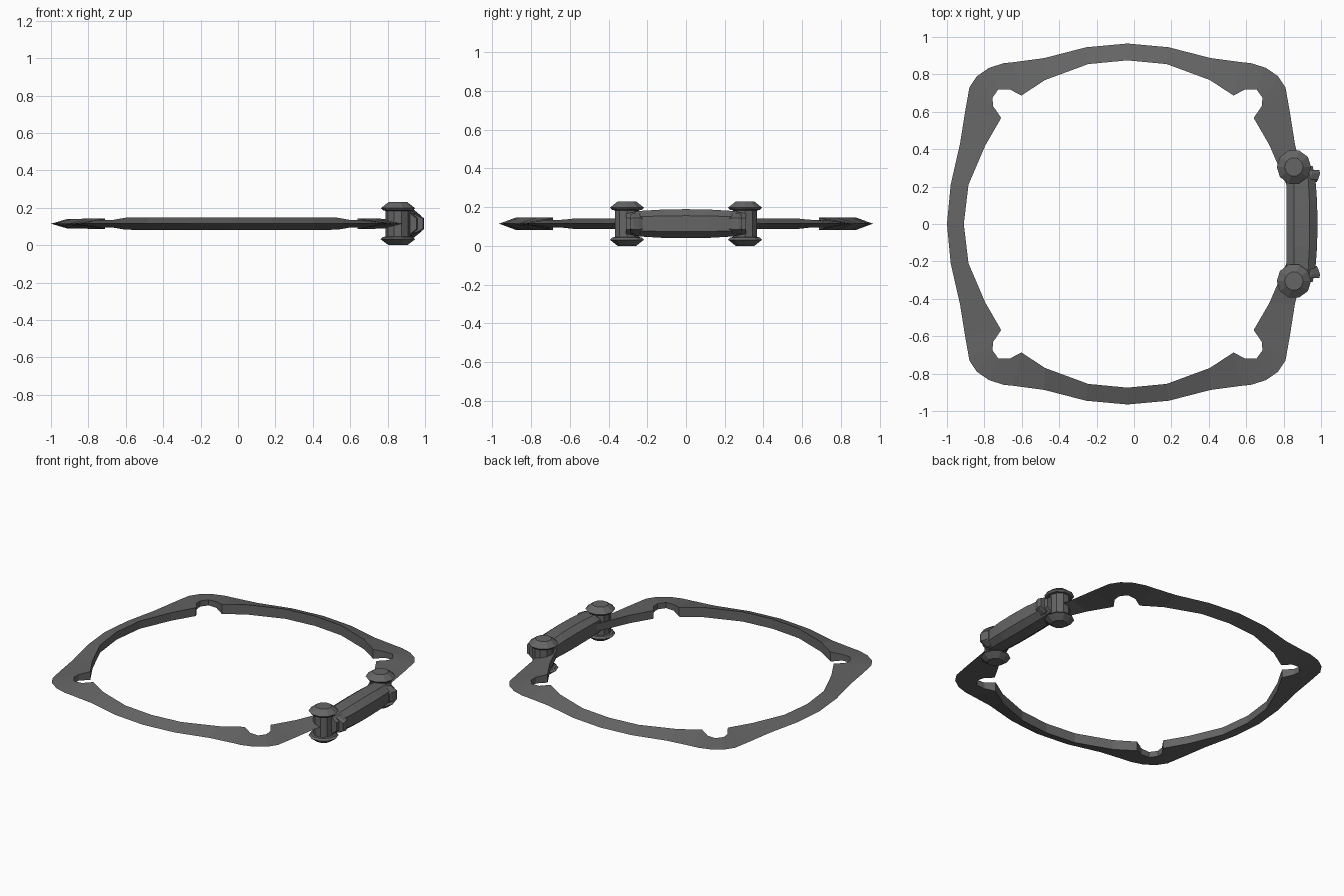
import bpy
import bmesh
import math

cube = bpy.data.objects.get("Cube")
if cube:
    bpy.data.objects.remove(cube, do_unlink=True)

MID_Z = 0.115
RING_X = -0.035

steel = bpy.data.materials.new("dark_grey_metal")
steel.use_nodes = True
GREY = (0.13, 0.13, 0.13, 1)
steel.diffuse_color = GREY
bsdf = steel.node_tree.nodes["Principled BSDF"]
bsdf.inputs["Base Color"].default_value = GREY
bsdf.inputs["Roughness"].default_value = 0.6


def finish(name, bm):
    bmesh.ops.recalc_face_normals(bm, faces=bm.faces)
    mesh = bpy.data.meshes.new(name)
    bm.to_mesh(mesh)
    bm.free()
    mesh.materials.append(steel)
    obj = bpy.data.objects.new(name, mesh)
    bpy.context.collection.objects.link(obj)
    return obj


def loft(name, sections):
    """Skin a row of equal-sized closed sections and cap both ends."""
    bm = bmesh.new()
    loops = [[bm.verts.new(p) for p in s] for s in sections]
    n = len(loops[0])
    for a, b in zip(loops, loops[1:]):
        for i in range(n):
            j = (i + 1) % n
            bm.faces.new((a[i], a[j], b[j], b[i]))
    bm.faces.new(loops[0])
    bm.faces.new(loops[-1])
    return finish(name, bm)


# Quarter outline of the frame: outer x, y, inner x, y, inner half thickness
QUARTER = [
    (0, .965, 0, .875, .033), (.22, .945, .21, .855, .033),
    (.445, .887, .44, .77, .033), (.61, .865, .567, .687, .032),
    (.66, .86, .63, .72, .021), (.74, .835, .69, .72, .019),
    (.805, .79, .722, .675, .019), (.845, .73, .718, .63, .021),
    (.868, .6, .675, .567, .028), (.895, .43, .76, .42, .027),
    (.945, .21, .85, .21, .026), (.965, 0, .875, 0, .026),
]


def frame():
    bm = bmesh.new()
    rows = []
    # Walk the four mirrored quarters clockwise, reversing every other one
    for sx, sy, back in ((1, 1, False), (1, -1, True), (-1, -1, False), (-1, 1, True)):
        part = QUARTER[::-1] if back else QUARTER
        for ox, oy, ix, iy, h in part[:-1]:
            rows.append([bm.verts.new(p) for p in (
                (RING_X + sx * ox, sy * oy, MID_Z),
                (RING_X + sx * ix, sy * iy, MID_Z + h),
                (RING_X + sx * ix, sy * iy, MID_Z - h))])
    for k, a in enumerate(rows):
        b = rows[(k + 1) % len(rows)]
        for i in range(3):
            j = (i + 1) % 3
            bm.faces.new((a[i], a[j], b[j], b[i]))
    finish("knife_edged_frame", bm)


def ngon(x, y, z, r, sides=10):
    return [(x + r * math.cos(math.tau * i / sides),
             y + r * math.sin(math.tau * i / sides), z) for i in range(sides)]


def handle_section(y, cx, rx, rz):
    """Octagonal section with a broad outward side."""
    unit = ((1, .55), (.5, 1), (-.5, 1), (-1, .6),
            (-1, -.6), (-.5, -1), (.5, -1), (1, -.55))
    return [(cx + rx * u, y, MID_Z + rz * v) for u, v in unit]


frame()

# Gently bulging grip
loft("grip", [handle_section(y, cx, rx, rz) for y, cx, rx, rz in (
    (-.31, .89, .065, .052), (-.24, .893, .077, .066), (-.12, .897, .082, .073),
    (0, .898, .083, .075),
    (.12, .897, .082, .073), (.24, .893, .077, .066), (.31, .89, .065, .052))])

for side, label in ((1, "back"), (-1, "front")):
    # Collar wrapping the end of the grip
    loft(label + "_collar", [handle_section(side * y, .905, rx, rz) for y, rx, rz in (
        (.225, .072, .045), (.24, .08, .056), (.27, .09, .054), (.29, .085, .048))])

    # Post with a flared cap at each end
    profile = ((0, .05), (.032, .092), (.044, .08), (.046, .066),
               (.184, .066), (.186, .08), (.198, .092), (.23, .05))
    loft(label + "_post", [ngon(.855, side * .305, z, r) for z, r in profile])
